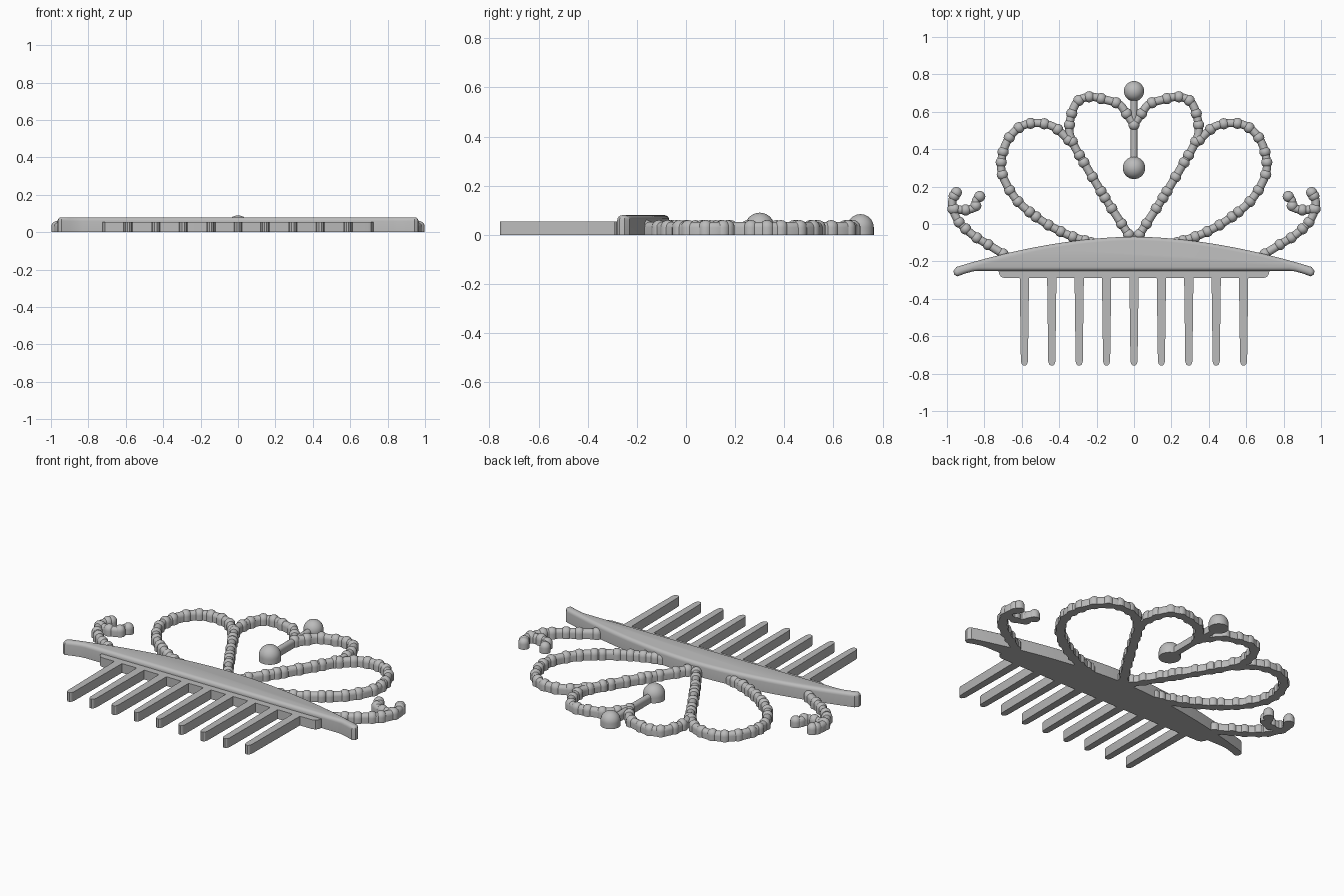
import bpy, bmesh, math
from mathutils import Vector

if "Cube" in bpy.data.objects:
    bpy.data.objects.remove(bpy.data.objects["Cube"])

grey = bpy.data.materials.new("plain grey")
grey.use_nodes = True
grey.diffuse_color = (0.5, 0.5, 0.5, 1)
grey.node_tree.nodes["Principled BSDF"].inputs["Base Color"].default_value = (0.5, 0.5, 0.5, 1)

WALL = 0.03  # height of the straight sides under each rounded top


def finish(bm, name, angle=35):
    bmesh.ops.recalc_face_normals(bm, faces=bm.faces)
    mesh = bpy.data.meshes.new(name)
    bm.to_mesh(mesh)
    bm.free()
    obj = bpy.data.objects.new(name, mesh)
    obj.data.materials.append(grey)
    bpy.context.collection.objects.link(obj)
    bpy.ops.object.select_all(action="DESELECT")
    obj.select_set(True)
    bpy.context.view_layer.objects.active = obj
    bpy.ops.object.shade_smooth_by_angle(angle=math.radians(angle))
    return obj


def smooth_path(points, steps=4):
    """Catmull-Rom curve through the points."""
    p = [Vector(q) for q in points]
    p = [2 * p[0] - p[1]] + p + [2 * p[-1] - p[-2]]
    path = []
    for a, b, c, d in zip(p, p[1:], p[2:], p[3:]):
        for i in range(steps):
            t = i / steps
            path.append(0.5 * (2 * b + (c - a) * t + (2 * a - 5 * b + 4 * c - d) * t * t
                               + (3 * b - a - 3 * c + d) * t ** 3))
    return path + [p[-2]]


def add_strand(bm, path, r):
    """Sweep a flat-bottomed, round-topped section along a path."""
    arc = [math.pi * i / 8 for i in range(9)]
    section = [(r, 0)] + [(r * math.cos(a), WALL + r * math.sin(a)) for a in arc] + [(-r, 0)]
    rings = []
    for i, p in enumerate(path):
        d = (path[min(i + 1, len(path) - 1)] - path[max(i - 1, 0)]).normalized()
        rings.append([bm.verts.new((p.x - d.y * s, p.y + d.x * s, z)) for s, z in section])
    n = len(section)
    for a, b in zip(rings, rings[1:]):
        for k in range(n):
            bm.faces.new((a[k], a[(k + 1) % n], b[(k + 1) % n], b[k]))
    bm.faces.new(rings[0])
    bm.faces.new(rings[-1])


def add_bead(bm, x, y, r, sides=16, levels=5):
    """Upright cylinder with a domed top."""
    rings = [(r, 0)] + [(r * math.cos(a), WALL + r * math.sin(a))
                        for a in (math.pi / 2 * i / levels for i in range(levels))]
    turn = [2 * math.pi * k / sides for k in range(sides)]
    loops = [[bm.verts.new((x + s * math.cos(a), y + s * math.sin(a), z)) for a in turn]
             for s, z in rings]
    bm.faces.new(loops[0])
    tip = bm.verts.new((x, y, WALL + r))
    for k in range(sides):
        j = (k + 1) % sides
        for a, b in zip(loops, loops[1:]):
            bm.faces.new((a[k], a[j], b[j], b[k]))
        bm.faces.new((loops[-1][k], loops[-1][j], tip))


def beaded_strand(name, points, side, r=0.022, bead=0.03, spacing=0.072):
    path = smooth_path([(side * x, y) for x, y in points])
    bm = bmesh.new()
    add_strand(bm, path, r)
    add_bead(bm, *path[0], bead)
    run = 0
    for a, b in zip(path, path[1:]):
        run += (b - a).length
        if run >= spacing:
            add_bead(bm, *b, bead)
            run -= spacing
    add_bead(bm, *path[-1], bead)
    finish(bm, name)


def plate(name, outline, height, bevel=0):
    bm = bmesh.new()
    base = bm.faces.new([bm.verts.new((x, y, 0)) for x, y in outline])
    top = bmesh.ops.extrude_face_region(bm, geom=[base], use_keep_orig=True)
    verts = [v for v in top["geom"] if isinstance(v, bmesh.types.BMVert)]
    bmesh.ops.translate(bm, verts=verts, vec=(0, 0, height))
    if bevel:
        rim = [e for e in bm.edges if all(v.co.z > height / 2 for v in e.verts)]
        bmesh.ops.bevel(bm, geom=rim, offset=bevel, segments=4, profile=0.5,
                        affect="EDGES", clamp_overlap=False)
    return finish(bm, name, 30)


# Beaded loops and side scrolls, mirrored left and right
inner = [(0, 0.53), (0.04, 0.59), (0.08, 0.64), (0.155, 0.665), (0.24, 0.68), (0.31, 0.645),
         (0.345, 0.53), (0.33, 0.44), (0.245, 0.29), (0.155, 0.14), (0.085, 0.03), (0.01, -0.085)]
outer = [(0.35, 0.45), (0.43, 0.52), (0.53, 0.54), (0.615, 0.515), (0.68, 0.44), (0.71, 0.33),
         (0.695, 0.24), (0.62, 0.12), (0.49, 0.015), (0.36, -0.055), (0.23, -0.1)]
scroll = [(0.7, -0.16), (0.78, -0.11), (0.86, -0.06), (0.935, 0.01), (0.968, 0.08),
          (0.97, 0.13), (0.95, 0.168)]
curl = [(0.96, 0.08), (0.9, 0.075), (0.85, 0.09), (0.845, 0.125), (0.825, 0.147)]
for label, side in (("left", 1), ("right", -1)):
    beaded_strand(label + "_inner_loop", inner, side)
    beaded_strand(label + "_outer_loop", outer, side)
    beaded_strand(label + "_scroll", scroll, side)
    beaded_strand(label + "_scroll_curl", curl, side, spacing=0.06)

# Centre pin with a ball at each end
bm = bmesh.new()
add_strand(bm, [Vector((0, 0.3)), Vector((0, 0.71))], 0.018)
add_bead(bm, 0, 0.71, 0.054, 32, 10)
add_bead(bm, 0, 0.3, 0.06, 32, 10)
finish(bm, "centre_pin")

# Curved band with drooping ends
arc = [(x, -0.068 - 0.165 * (abs(x) / 0.96) ** 1.8) for x in (0.95 * i / 24 for i in range(-24, 25))]
end = [(0.965, -0.25), (0.962, -0.27), (0.945, -0.28), (0.9, -0.264), (0.86, -0.253), (0.83, -0.25)]
plate("band", arc + end + [(-x, y) for x, y in reversed(end)], 0.08, 0.02)

# Comb bar with rounded lower corners
corner = [(0.725, -0.24), (0.722, -0.265), (0.71, -0.283), (0.69, -0.29)]
plate("comb_bar", corner + [(-x, y) for x, y in reversed(corner)], 0.055)

# Tapered teeth
for i in range(9):
    x = (i - 4) * 0.1465
    half = [(0.025, -0.28), (0.019, -0.735), (0.014, -0.75), (0.006, -0.757)]
    plate("tooth_%d" % (i + 1), [(x + s, y) for s, y in half]
          + [(x - s, y) for s, y in reversed(half)], 0.055)
